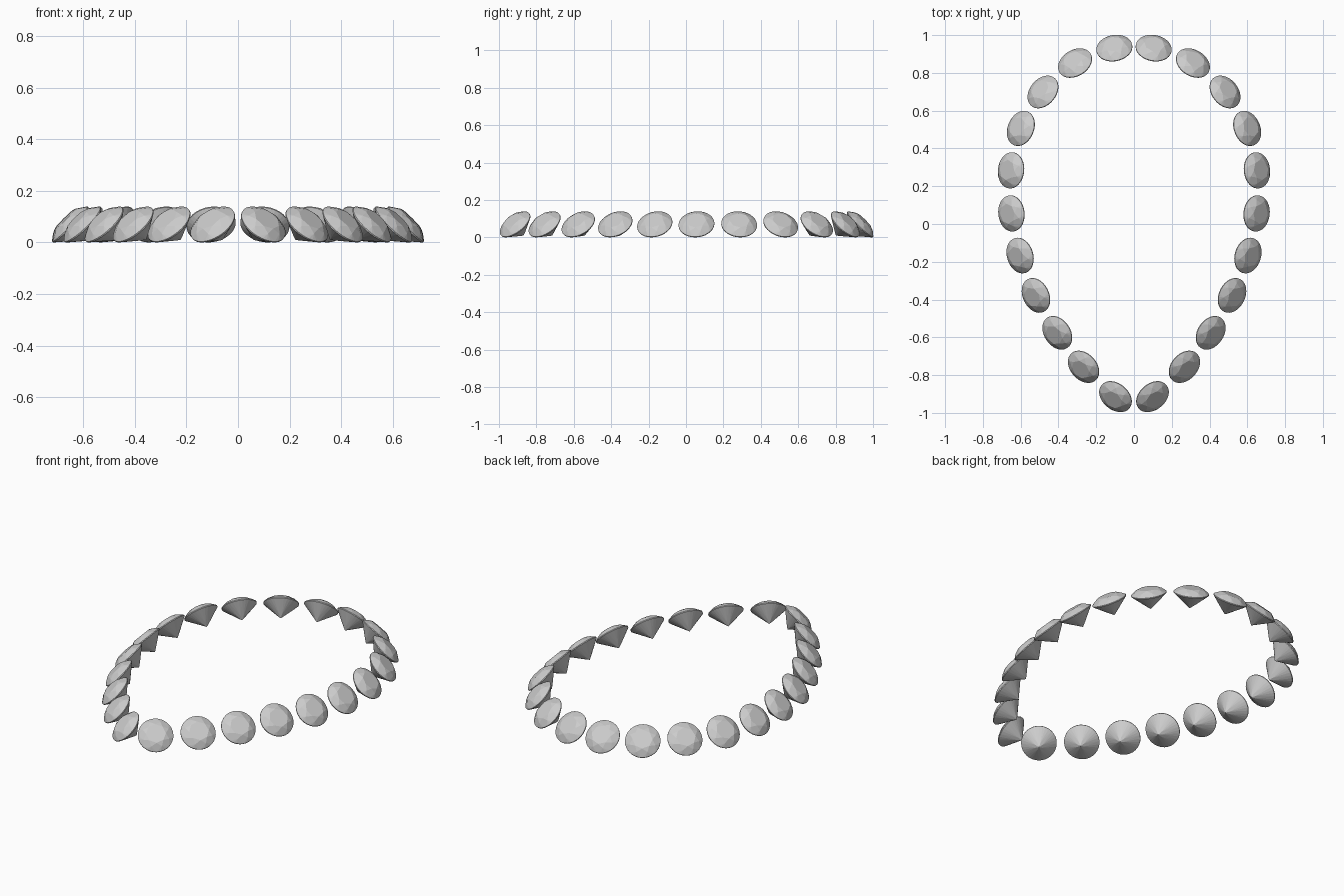
import bpy, bmesh
from math import sin, cos, pi, sqrt
from mathutils import Vector, Matrix

if "Cube" in bpy.data.objects:
    bpy.data.objects.remove(bpy.data.objects["Cube"])

R = 0.096                      # girdle radius
GIRDLE = 0.005                 # girdle thickness
CROWN, PAVILION = 0.028, 0.082
TABLE = 0.56 * R


def ring(bm, n, r, z, phase=0.0):
    for i in range(n):
        a = 2 * pi * i / n + phase
        bm.verts.new((r * cos(a), r * sin(a), z))


def brilliant_mesh():
    """Round brilliant cut: rings of facet corners wrapped in a hull."""
    bm = bmesh.new()
    half = pi / 8
    ring(bm, 8, TABLE, GIRDLE / 2 + CROWN)
    # corners where neighbouring kite facets meet
    slope = CROWN / (R - TABLE)
    r = 0.79 * R
    ring(bm, 8, r, GIRDLE / 2 + CROWN - slope * (r * cos(half) - TABLE), half)
    ring(bm, 32, R, GIRDLE / 2)
    ring(bm, 32, R, -GIRDLE / 2)
    # corners where neighbouring pavilion mains meet
    r = 0.22 * R
    ring(bm, 8, r, -GIRDLE / 2 - PAVILION + PAVILION / R * r * cos(half), half)
    bm.verts.new((0, 0, -GIRDLE / 2 - PAVILION))
    bmesh.ops.convex_hull(bm, input=bm.verts[:])
    bmesh.ops.dissolve_limit(bm, angle_limit=0.01, verts=bm.verts[:], edges=bm.edges[:])
    bmesh.ops.recalc_face_normals(bm, faces=bm.faces[:])
    me = bpy.data.meshes.new("brilliant_gem")
    bm.to_mesh(me)
    bm.free()
    return me


# Right half of the pear-shaped path, back to front point
path = [(0.104, 0.931), (0.312, 0.852), (0.482, 0.699), (0.599, 0.506),
        (0.651, 0.284), (0.649, 0.056), (0.603, -0.167), (0.519, -0.378),
        (0.406, -0.576), (0.267, -0.756), (0.098, -0.914)]
ends = [(-path[0][0], path[0][1])] + path + [(0.0, -0.98)]

gem = brilliant_mesh()
k = sqrt(0.5)
height = k * (R + GIRDLE / 2)

# Gems lean outward at 45 degrees, mirrored left and right
for i, (x, y) in enumerate(path):
    t = (Vector(ends[i]) - Vector(ends[i + 2])).normalized()
    for side, name in ((1, "right"), (-1, "left")):
        out = Vector((side * t.y, -t.x, 0))
        normal = (out + Vector((0, 0, 1))) * k
        tangent = Vector((0, 0, 1)).cross(out)
        bitangent = normal.cross(tangent)
        rot = Matrix((tangent, bitangent, normal)).transposed().to_4x4()
        ob = bpy.data.objects.new(f"gem_{name}_{i + 1}", gem)
        ob.matrix_world = Matrix.Translation((side * x, y, height)) @ rot
        bpy.context.collection.objects.link(ob)
